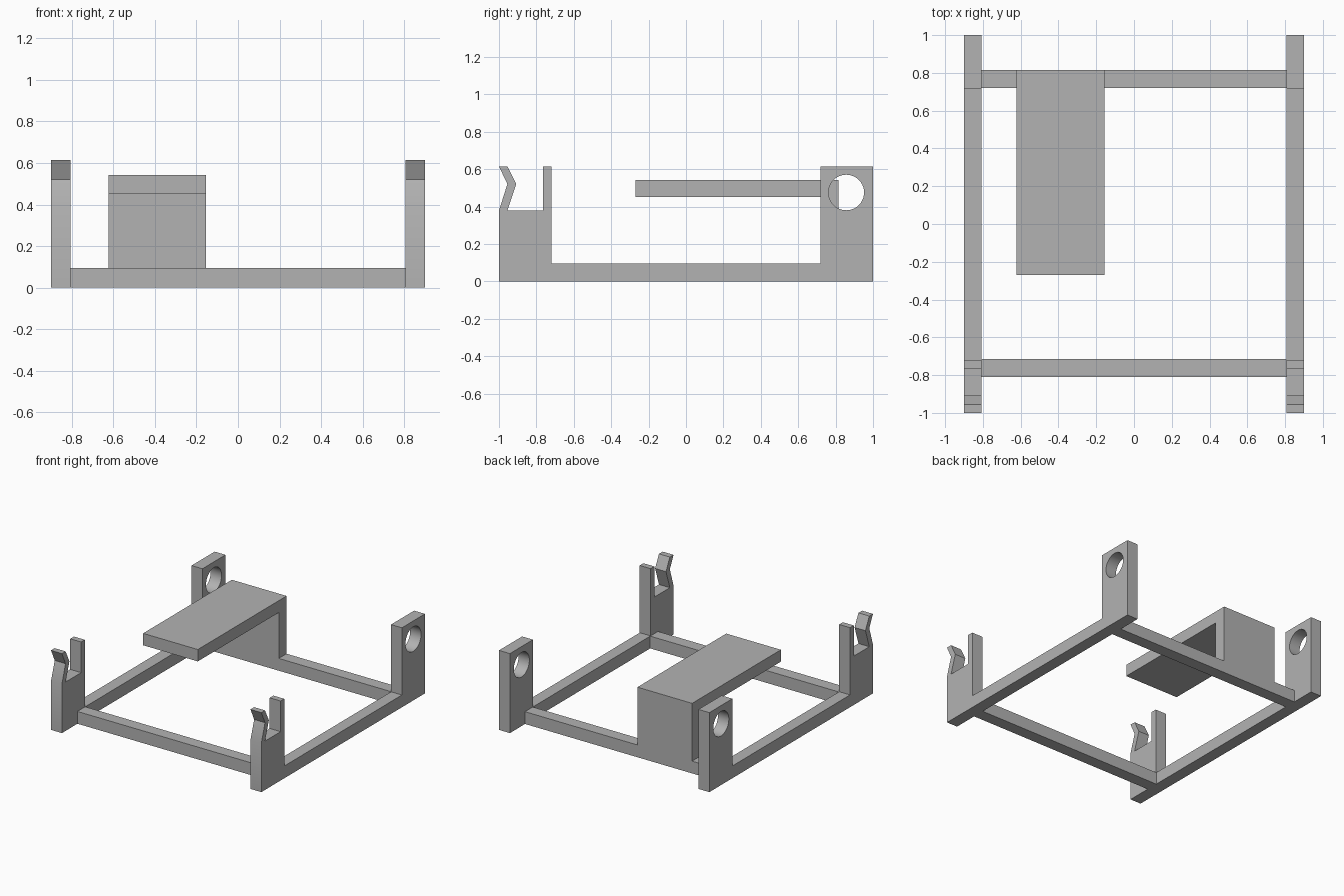
import bpy, bmesh, math
from mathutils import Matrix

if "Cube" in bpy.data.objects:
    bpy.data.objects.remove(bpy.data.objects["Cube"])

grey = bpy.data.materials.new("plain grey")
grey.diffuse_color = (0.45, 0.45, 0.45, 1)
grey.use_nodes = True
grey.node_tree.nodes["Principled BSDF"].inputs["Base Color"].default_value = grey.diffuse_color

X_IN, X_OUT = 0.807, 0.9


def extrude_profile(name, points, x0, x1):
    """Extrude a (y, z) outline along x."""
    bm = bmesh.new()
    face = bm.faces.new([bm.verts.new((x0, y, z)) for y, z in points])
    ext = bmesh.ops.extrude_face_region(bm, geom=[face])
    verts = [v for v in ext["geom"] if isinstance(v, bmesh.types.BMVert)]
    bmesh.ops.translate(bm, verts=verts, vec=(x1 - x0, 0, 0))
    bmesh.ops.recalc_face_normals(bm, faces=bm.faces)
    mesh = bpy.data.meshes.new(name)
    bm.to_mesh(mesh)
    bm.free()
    mesh.materials.append(grey)
    obj = bpy.data.objects.new(name, mesh)
    bpy.context.collection.objects.link(obj)
    return obj


def rect(y0, y1, z0, z1):
    return [(y0, z0), (y1, z0), (y1, z1), (y0, z1)]


# Side rail outline: rear post, low rail, front post with prong and bent clip
rail = [(-1, 0), (1, 0), (1, 0.615), (0.718, 0.615), (0.718, 0.095),
        (-0.72, 0.095), (-0.72, 0.615), (-0.765, 0.615), (-0.765, 0.378),
        (-0.955, 0.378), (-0.908, 0.52), (-0.955, 0.615), (-1, 0.615),
        (-0.955, 0.52), (-1, 0.378)]

# Round cutter for the pivot holes in the rear posts
bm = bmesh.new()
bmesh.ops.create_cone(bm, cap_ends=True, segments=64, radius1=0.095,
                      radius2=0.095, depth=3,
                      matrix=Matrix.Translation((0, 0.857, 0.475))
                      @ Matrix.Rotation(math.pi / 2, 4, 'Y'))
mesh = bpy.data.meshes.new("hole_cutter")
bm.to_mesh(mesh)
bm.free()
mesh.materials.append(grey)
cutter = bpy.data.objects.new("hole_cutter", mesh)
bpy.context.collection.objects.link(cutter)

# Left and right side rails with holes
for name, x0, x1 in (("left_side_rail", -X_OUT, -X_IN),
                     ("right_side_rail", X_IN, X_OUT)):
    side = extrude_profile(name, rail, x0, x1)
    mod = side.modifiers.new("hole", 'BOOLEAN')
    mod.object = cutter
    mod.operation = 'DIFFERENCE'
    mod.solver = 'EXACT'
    bpy.ops.object.select_all(action='DESELECT')
    side.select_set(True)
    bpy.context.view_layer.objects.active = side
    bpy.ops.object.modifier_apply(modifier=mod.name)
    bpy.ops.object.shade_smooth_by_angle(angle=math.radians(20))
bpy.data.objects.remove(cutter)

# Front crossbar
extrude_profile("front_crossbar", rect(-0.81, -0.715, 0, 0.095), -X_IN, X_IN)

# Rear crossbar
extrude_profile("rear_crossbar", rect(0.72, 0.815, 0, 0.095), -X_IN, X_IN)

# Upright panel and overhanging shelf in one L-shaped bracket
extrude_profile("shelf_bracket",
                [(0.72, 0.095), (0.815, 0.095), (0.815, 0.542),
                 (-0.27, 0.542), (-0.27, 0.45), (0.72, 0.45)],
                -0.623, -0.155)
